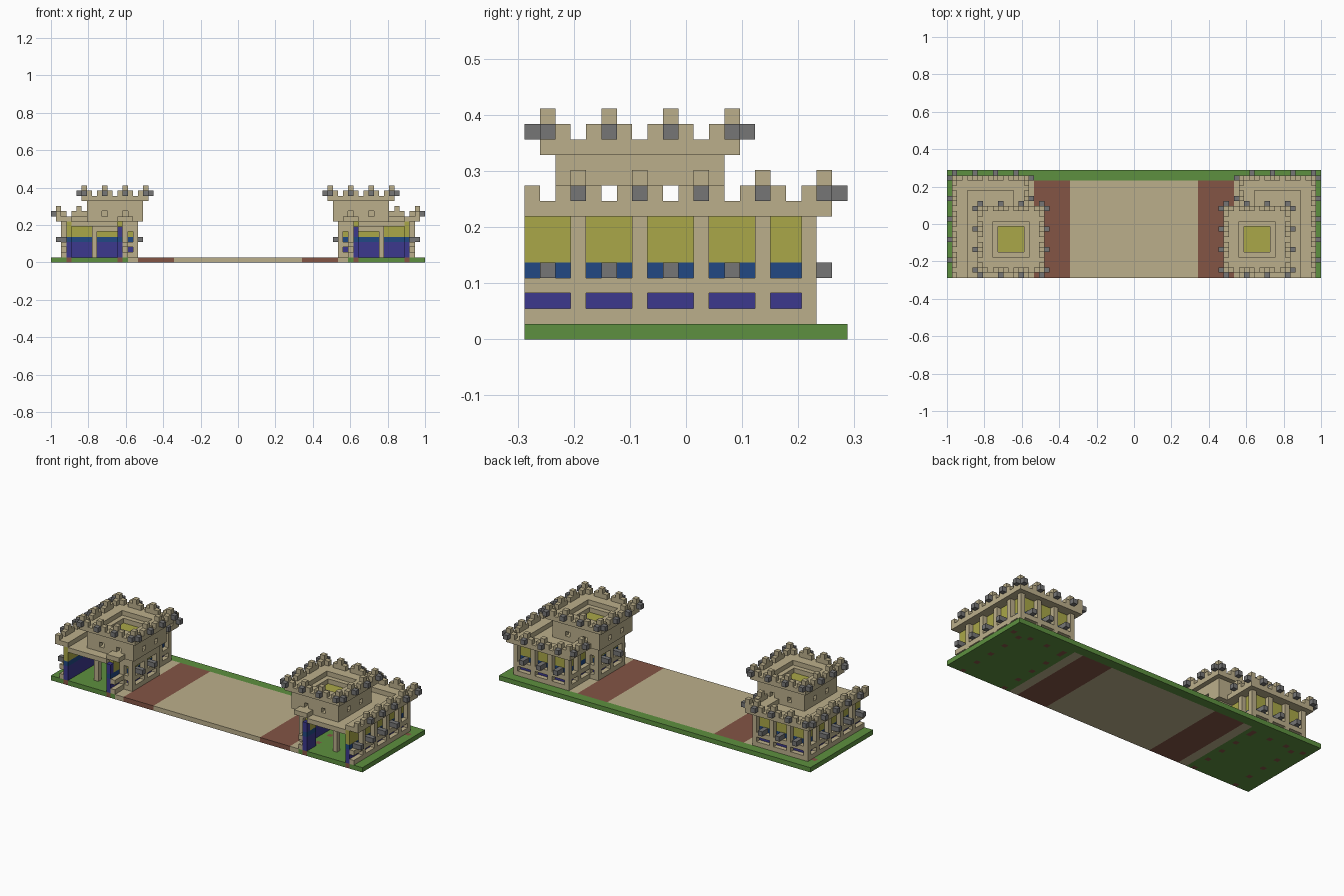
import bpy, bmesh
from mathutils import Matrix

cube = bpy.data.objects.get("Cube")
if cube:
    bpy.data.objects.remove(cube)

NX, NY = 73, 21          # plan size in blocks
U = 2 / NX               # edge of one block


def material(name, r, g, b):
    m = bpy.data.materials.new(name)
    m.use_nodes = True
    m.diffuse_color = (r, g, b, 1)
    m.node_tree.nodes["Principled BSDF"].inputs["Base Color"].default_value = (r, g, b, 1)
    return m


TAN = material("sandstone", .5, .43, .26)
GREEN = material("grass", .11, .28, .05)
BROWN = material("brown clay", .23, .09, .06)
YELLOW = material("yellow panel", .4, .39, .065)
PURPLE = material("purple panel", .045, .04, .27)
BLUE = material("blue panel", .015, .065, .23)
GRAY = material("gray lamp", .18, .18, .18)


def finish(name, bm, mats):
    mesh = bpy.data.meshes.new(name)
    bm.to_mesh(mesh)
    bm.free()
    for m in mats:
        mesh.materials.append(m)
    ob = bpy.data.objects.new(name, mesh)
    bpy.context.collection.objects.link(ob)


class Part:
    """Collects boxes given as inclusive block ranges; can mirror in x."""

    def __init__(self, name, mat, mirror):
        self.name, self.mat, self.mirror = name, mat, mirror
        self.bm = bmesh.new()

    def box(self, x0, x1, y0, y1, z0, z1):
        if self.mirror:
            x0, x1 = NX - 1 - x1, NX - 1 - x0
        size = [(b - a + 1) * U for a, b in ((x0, x1), (y0, y1), (z0, z1))]
        mid = ((x0 + x1 + 1 - NX) * U / 2, (y0 + y1 + 1 - NY) * U / 2, (z0 + z1 + 1) * U / 2)
        bmesh.ops.create_cube(self.bm, size=1, matrix=Matrix.Translation(mid) @ Matrix.Diagonal((*size, 1)))

    def ring(self, x0, x1, y0, y1, z0, z1, w=1):
        self.box(x0, x1, y0, y0 + w - 1, z0, z1)
        self.box(x0, x1, y1 - w + 1, y1, z0, z1)
        self.box(x0, x0 + w - 1, y0 + w, y1 - w, z0, z1)
        self.box(x1 - w + 1, x1, y0 + w, y1 - w, z0, z1)

    def done(self):
        finish(self.name, self.bm, [self.mat])


# ground slab, coloured by block
def ground_index(x, y):
    i, j = int((x + 1) / U), int((y / U) + NY / 2)
    i = min(i, NX - 1 - i)
    if j >= NY - 2:
        return 0
    if i >= 24:
        return 2
    if i >= 17:
        return 1
    if i >= 15:
        return 2
    return 1 if (i in (3, 13) and j % 4 == 0) or (j == 17 and i % 4 == 1) else 0


bm = bmesh.new()
bmesh.ops.create_grid(bm, x_segments=NX, y_segments=NY, size=1,
                      matrix=Matrix.Diagonal((1, NY / NX, 1, 1)))
up = bmesh.ops.extrude_face_region(bm, geom=bm.faces[:], use_keep_orig=True)["geom"]
bmesh.ops.translate(bm, vec=(0, 0, U), verts=[v for v in up if isinstance(v, bmesh.types.BMVert)])
bmesh.ops.recalc_face_normals(bm, faces=bm.faces[:])
for f in bm.faces:
    c = f.calc_center_median() * .9999
    f.material_index = ground_index(c.x, c.y)
finish("ground", bm, [GREEN, BROWN, TAN])


def wall(part, along_x, fixed, a, b, columns):
    """Wall with two sill courses and full-height columns."""
    def put(p, q, z0, z1):
        if along_x:
            part.box(p, q, fixed, fixed, z0, z1)
        else:
            part.box(fixed, fixed, p, q, z0, z1)
    put(a, b, 1, 1)
    put(a, b, 3, 3)
    for c in columns:
        put(c, c, 1, 7)


def battlement(part, lamps, along_x, fixed, out, a, b, centre, z):
    """Merlons three wide with a raised middle and a lamp outside it."""
    for t in range(a, b + 1):
        step = (t - centre) % 4
        if step == 2:
            continue
        top = z + 1 if step == 0 else z
        if along_x:
            part.box(t, t, fixed, fixed, z, top)
        else:
            part.box(fixed, fixed, t, t, z, top)
        if step == 0:
            o = fixed + out
            if along_x:
                lamps.box(t, t, o, o, z, z)
            else:
                lamps.box(o, o, t, t, z, z)


def building(side, mirror):
    def part(name, mat):
        return Part(f"{side}_{name}", mat, mirror)

    # outer walls of the hall and the tower bay
    walls = part("walls", TAN)
    wall(walls, False, 2, 0, 18, (3, 7, 11, 15, 18))
    wall(walls, True, 18, 2, 14, (2, 6, 10, 14))
    wall(walls, False, 14, 0, 3, (3,))
    wall(walls, False, 14, 11, 18, (11, 15, 18))
    wall(walls, False, 16, 3, 11, (3, 7, 11))
    for y in (3, 11):
        wall(walls, True, y, 14, 16, (14, 16))
        walls.box(8, 8, y, y, 1, 7)
    walls.ring(8, 16, 3, 11, 6, 7)
    walls.done()

    # coloured lining behind the openings, in three bands
    for name, mat, z0, z1 in (("purple_lining", PURPLE, 1, 3), ("blue_lining", BLUE, 4, 4),
                              ("yellow_lining", YELLOW, 5, 7)):
        p = part(name, mat)
        p.box(3, 3, 0, 17, z0, z1)
        p.box(4, 13, 17, 17, z0, z1)
        p.box(13, 13, 1 if mat is YELLOW else 0, 2, z0, z1)
        p.box(13, 13, 12, 16, z0, z1)
        p.box(15, 15, 4, 10, z0, z1)
        if mat is PURPLE:
            p.box(13, 13, 0, 0, 5, 6)
        p.done()

    # sunken terrace with a raised rim
    terrace = part("terrace", TAN)
    terrace.box(4, 12, 0, 16, 7, 7)
    terrace.box(1, 3, 0, 19, 8, 8)
    terrace.box(4, 15, 17, 19, 8, 8)
    terrace.box(13, 15, 0, 16, 8, 8)
    lamps = part("lamps", GRAY)
    battlement(terrace, lamps, False, 1, -1, 0, 19, 3, 9)
    battlement(terrace, lamps, True, 19, 1, 1, 15, 1, 9)
    battlement(terrace, lamps, False, 15, 1, 13, 19, 3, 9)
    terrace.done()

    # tower with small openings and a stepped roof pit
    tower = part("tower", TAN)
    x0, x1, y0, y1 = 7, 17, 2, 12
    tower.box(x0, x1, y0, y1, 8, 8)
    tower.ring(x0, x1, y0, y1, 10, 10)
    for t in range(11):
        if t not in (3, 7):
            for y in (y0, y1):
                tower.box(x0 + t, x0 + t, y, y, 9, 9)
            for x in (x0, x1):
                tower.box(x, x, y0 + t, y0 + t, 9, 9)
    tower.ring(x0, x1, y0, y1, 11, 11, 3)
    tower.ring(x0 - 1, x1 + 1, y0 - 1, y1 + 1, 12, 12, 3)
    for along_x, lo, hi, a, b in ((True, y0 - 1, y1 + 1, x0 - 1, x1 + 1),
                                  (False, x0 - 1, x1 + 1, y0 - 1, y1 + 1)):
        battlement(tower, lamps, along_x, lo, -1, a, b, a, 13)
        battlement(tower, lamps, along_x, hi, 1, a, b, a, 13)
    tower.done()
    roof = part("roof_panel", YELLOW)
    roof.box(10, 14, 5, 9, 10, 10)
    roof.done()

    # lamps in front of the wall openings
    for y in (1, 5, 9, 13):
        lamps.box(1, 2, y, y, 4, 4)
    for x in (4, 8, 12):
        lamps.box(x, x, 18, 19, 4, 4)
    for y in (5, 9):
        lamps.box(16, 17, y, y, 4, 4)
    lamps.done()


building("right", False)
building("left", True)
